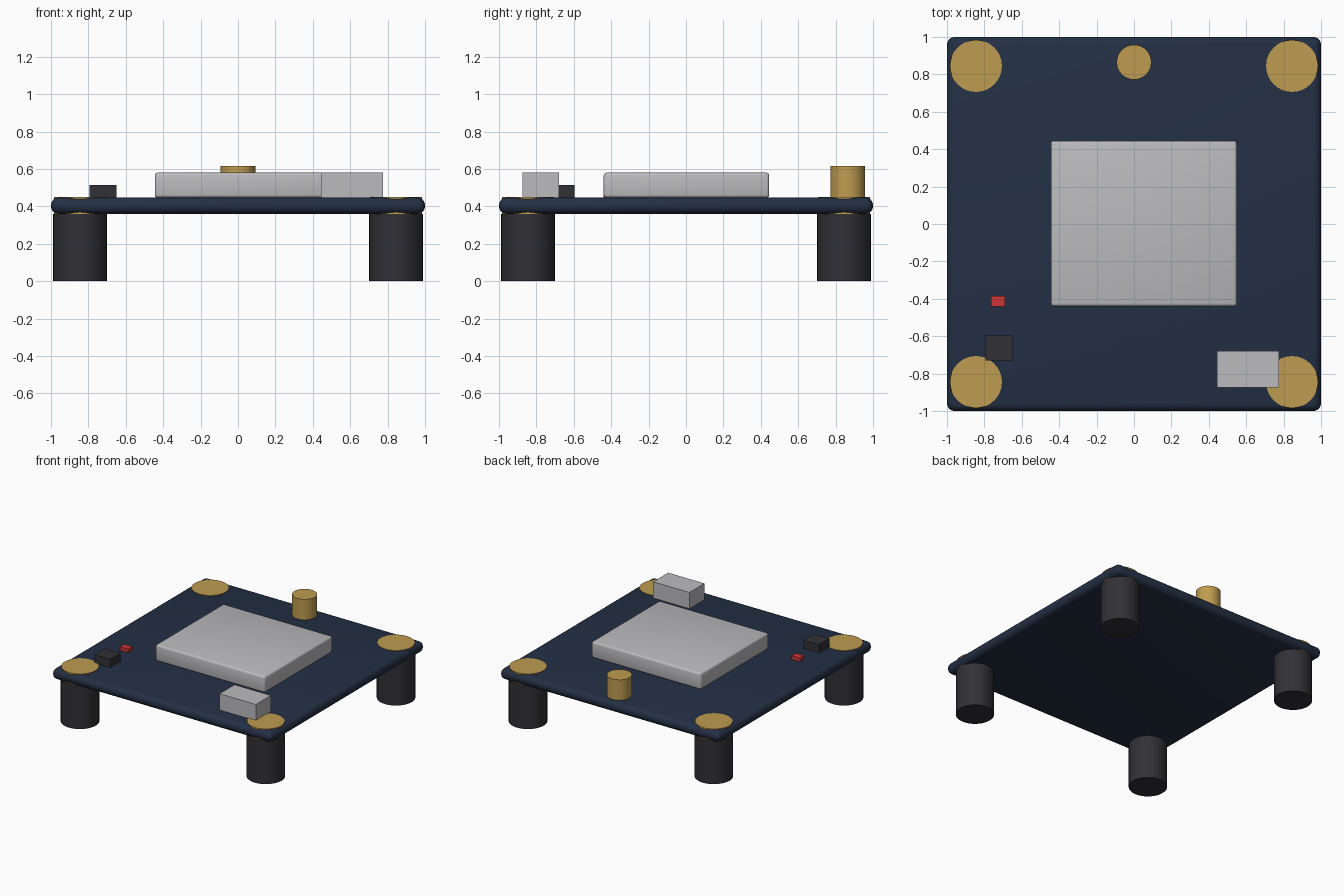
import bpy
from math import radians

cube = bpy.data.objects.get("Cube")
if cube:
    bpy.data.objects.remove(cube, do_unlink=True)


def material(name, r, g, b):
    mat = bpy.data.materials.new(name)
    mat.use_nodes = True
    mat.diffuse_color = (r, g, b, 1)
    mat.node_tree.nodes["Principled BSDF"].inputs["Base Color"].default_value = (r, g, b, 1)
    return mat


navy = material("navy", 0.017, 0.029, 0.058)
gold = material("gold", 0.52, 0.33, 0.08)
silver = material("silver", 0.5, 0.5, 0.52)
black = material("black", 0.03, 0.03, 0.037)
red = material("red", 0.62, 0.035, 0.035)


def finish(name, mat):
    obj = bpy.context.object
    obj.name = name
    obj.data.materials.append(mat)
    return obj


def box(name, low, high, mat, bevel=0, segments=3):
    """Box between two corners, with optional rounded edges."""
    bpy.ops.mesh.primitive_cube_add(size=1, location=[(a + b) / 2 for a, b in zip(low, high)])
    obj = finish(name, mat)
    obj.scale = [b - a for a, b in zip(low, high)]
    bpy.ops.object.transform_apply(location=False, rotation=False, scale=True)
    if bevel:
        mod = obj.modifiers.new("rounded_edges", "BEVEL")
        mod.width = bevel
        mod.segments = segments
        bpy.ops.object.modifier_apply(modifier=mod.name)
        bpy.ops.object.shade_smooth_by_angle(angle=radians(35))
    return obj


def cylinder(name, x, y, bottom, top, radius, mat):
    bpy.ops.mesh.primitive_cylinder_add(vertices=32, radius=radius, depth=top - bottom,
                                        location=(x, y, (bottom + top) / 2))
    obj = finish(name, mat)
    bpy.ops.object.shade_smooth_by_angle(angle=radians(35))
    return obj


# Circuit board with rounded rim
box("board", (-1, -1, 0.36), (1, 1, 0.447), navy, bevel=0.04, segments=4)

# Corner pads through the board, and the legs below them
for y, end in ((-0.845, "front"), (0.845, "back")):
    for x, side in ((-0.845, "right"), (0.845, "left")):
        cylinder(f"{end}_{side}_pad", x, y, 0.358, 0.451, 0.139, gold)
        cylinder(f"{end}_{side}_leg", x, y, 0, 0.36, 0.144, black)

# Parts on top of the board
box("shield_can", (-0.445, -0.44, 0.446), (0.55, 0.445, 0.58), silver, bevel=0.016)
box("cable_socket", (0.445, -0.875, 0.446), (0.775, -0.68, 0.58), silver)
box("push_button", (-0.795, -0.73, 0.446), (-0.65, -0.595, 0.515), black)
box("indicator_light", (-0.765, -0.44, 0.446), (-0.69, -0.385, 0.477), red)
cylinder("antenna_connector", 0, 0.865, 0.446, 0.615, 0.093, gold)
